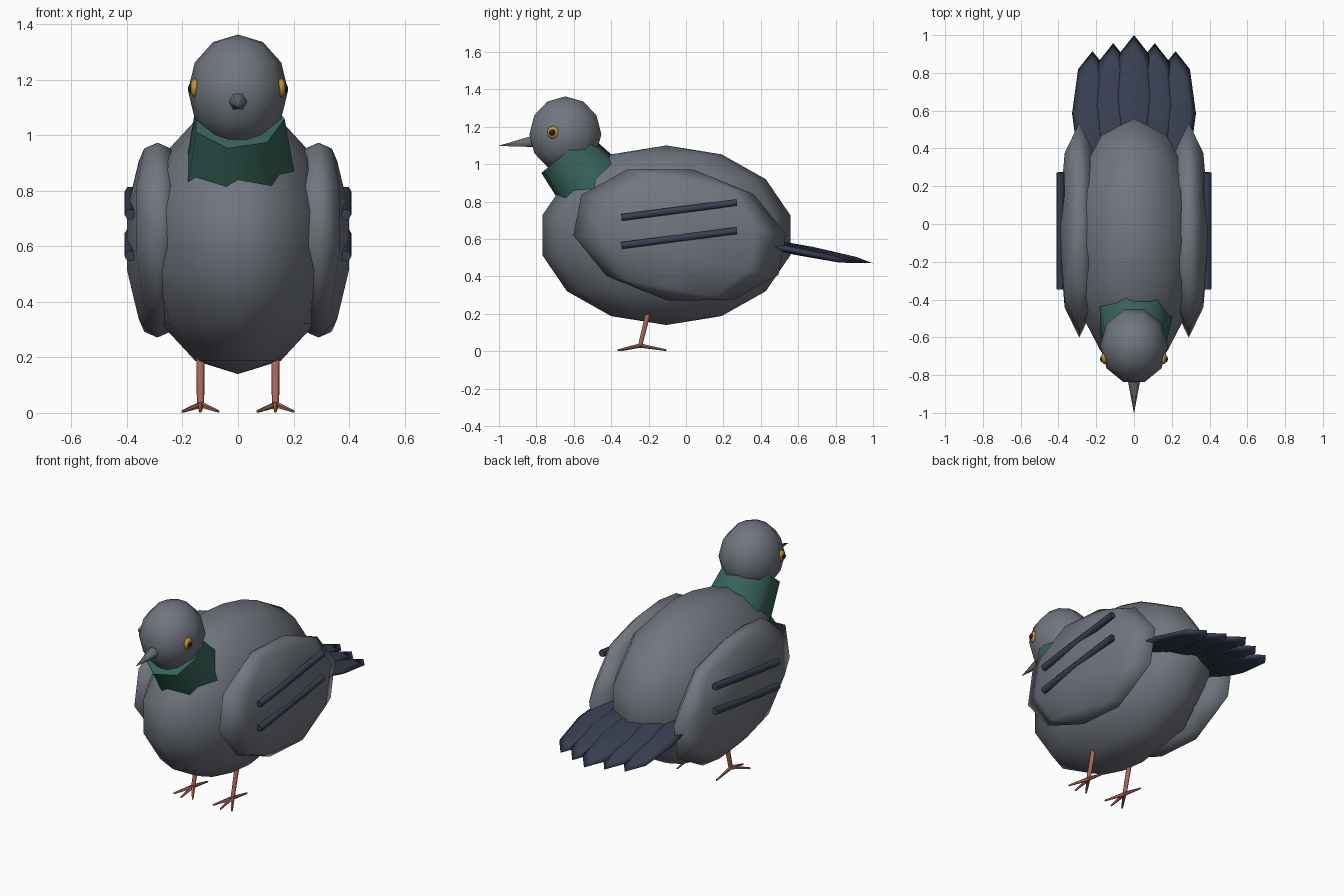
import bpy, bmesh, math
from mathutils import Vector, Matrix

if "Cube" in bpy.data.objects:
    bpy.data.objects.remove(bpy.data.objects["Cube"])


def material(name, rgb):
    m = bpy.data.materials.new(name)
    m.diffuse_color = (*rgb, 1)
    m.use_nodes = True
    m.node_tree.nodes["Principled BSDF"].inputs["Base Color"].default_value = m.diffuse_color
    return m


GREY = material("slate grey", (0.165, 0.18, 0.21))
BEAK = material("beak grey", (0.14, 0.15, 0.17))
GREEN = material("neck green", (0.038, 0.125, 0.10))
NAVY = material("feather navy", (0.04, 0.05, 0.085))
AMBER = material("eye amber", (0.55, 0.28, 0.035))
BLACK = material("pupil black", (0.012, 0.012, 0.018))
PINK = material("leg pink", (0.40, 0.14, 0.10))


def finish(name, bm, mat, sharp=None):
    bmesh.ops.recalc_face_normals(bm, faces=bm.faces)
    me = bpy.data.meshes.new(name)
    bm.to_mesh(me)
    bm.free()
    me.materials.append(mat)
    ob = bpy.data.objects.new(name, me)
    bpy.context.collection.objects.link(ob)
    for p in me.polygons:
        p.use_smooth = True
    if sharp:
        me.set_sharp_from_angle(angle=math.radians(sharp))
    return ob


def ellipsoid(name, mat, loc, radii, seg, rings, tilt=0.0):
    """Scaled ball with poles up and its first meridian on +x, tilted about x."""
    bm = bmesh.new()
    grid = []
    for i in range(1, rings):
        a = math.pi * i / rings
        grid.append([bm.verts.new((math.sin(a) * math.cos(2 * math.pi * j / seg),
                                   math.sin(a) * math.sin(2 * math.pi * j / seg),
                                   math.cos(a))) for j in range(seg)])
    top, bottom = bm.verts.new((0, 0, 1)), bm.verts.new((0, 0, -1))
    for j in range(seg):
        k = (j + 1) % seg
        bm.faces.new((top, grid[0][j], grid[0][k]))
        bm.faces.new((bottom, grid[-1][k], grid[-1][j]))
        for a, b in zip(grid, grid[1:]):
            bm.faces.new((a[j], b[j], b[k], a[k]))
    bm.transform(Matrix.Translation(loc) @ Matrix.Rotation(tilt, 4, 'X')
                 @ Matrix.Diagonal((*radii, 1)))
    return finish(name, bm, mat)


def rod(name, mat, p0, p1, r0, r1, sides):
    """Tapered prism from p0 to p1 with its first corner toward +x."""
    p0, p1 = Vector(p0), Vector(p1)
    axis = (p1 - p0).normalized()
    u = Vector((1, 0, 0))
    u = (u - axis * u.dot(axis)).normalized()
    v = axis.cross(u)
    bm = bmesh.new()
    ends = []
    for p, r in ((p0, r0), (p1, r1)):
        ends.append([bm.verts.new(p + r * (u * math.cos(2 * math.pi * j / sides)
                                           + v * math.sin(2 * math.pi * j / sides)))
                     for j in range(sides)])
    for j in range(sides):
        k = (j + 1) % sides
        bm.faces.new((ends[0][j], ends[0][k], ends[1][k], ends[1][j]))
    bm.faces.new(ends[0])
    bm.faces.new(ends[1])
    return finish(name, bm, mat, 65)


# body, neck, head and beak
ellipsoid("body", GREY, (0, -0.105, 0.62), (0.355, 0.68, 0.48), 12, 7)
rod("neck", GREEN, (0, -0.455, 0.828), (0, -0.648, 1.058), 0.21, 0.168, 7)
ellipsoid("head", GREY, (0, -0.645, 1.16), (0.18, 0.202, 0.202), 10, 6)
rod("beak", BEAK, (0, -0.80, 1.124), (0, -1.0, 1.098), 0.038, 0.001, 6)

# tail fan of five flat feathers
for i in range(-2, 3):
    ellipsoid("tail_feather", NAVY, (0.11 * i, 0.67 - 0.0425 * abs(i), 0.537),
              (0.108, 0.337, 0.022), 8, 4, -0.2)

for s, side in ((-1, "left"), (1, "right")):
    # eye
    ellipsoid(side + "_eye", AMBER, (s * 0.155, -0.71, 1.17),
              (0.019, 0.034, 0.034), 10, 8)
    ellipsoid(side + "_pupil", BLACK, (s * 0.167, -0.715, 1.169),
              (0.013, 0.018, 0.018), 8, 6)

    # wing and its two bars
    ellipsoid(side + "_wing", GREY, (s * 0.29, -0.033, 0.622),
              (0.115, 0.587, 0.357), 8, 5, -0.19)
    for z in (0.755, 0.605):
        rod(side + "_wing_bar", NAVY, (s * 0.388, -0.345, z - 0.04),
            (s * 0.388, 0.272, z + 0.04), 0.021, 0.021, 6)

    # leg and four toes
    x = s * 0.135
    ankle = Vector((x, -0.245, 0.03))
    rod(side + "_leg", PINK, ankle, (x, -0.195, 0.235), 0.013, 0.016, 6)
    for dx, dy in ((-0.065, -0.1), (0, -0.12), (0.065, -0.1), (0, 0.14)):
        rod(side + "_toe", PINK, ankle, (x + dx, -0.245 + dy, 0.005),
            0.012, 0.005, 5)
